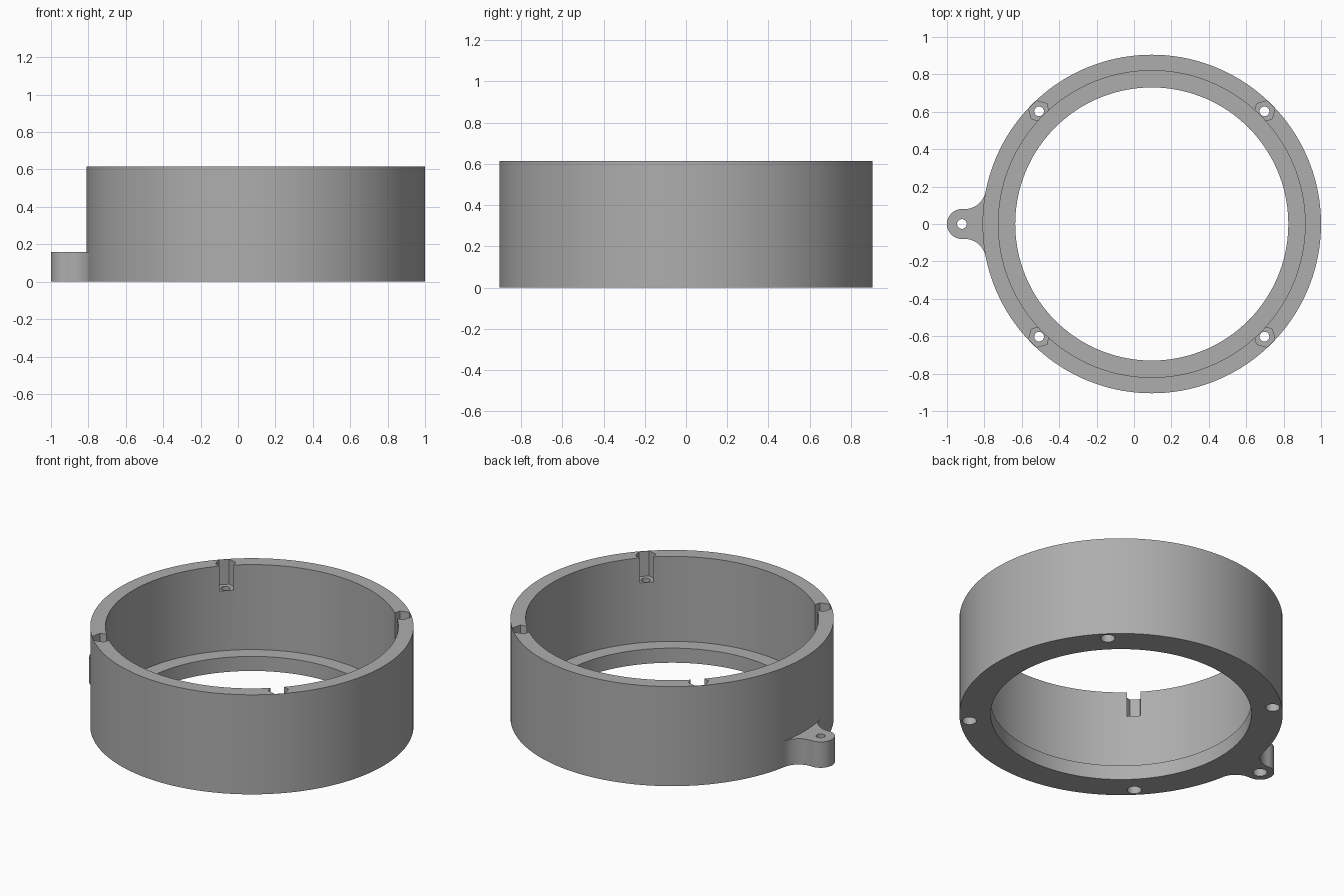
import bpy
import bmesh
from math import sin, cos, pi, tau, atan2, sqrt, radians
from mathutils import Vector

cube = bpy.data.objects.get("Cube")
if cube:
    bpy.data.objects.remove(cube)

# Main dimensions
CENTRE = Vector((0.095, 0.0))
OUTER, WALL, LIP = 0.905, 0.82, 0.73
HEIGHT, LEDGE = 0.615, 0.09
BOLT_CIRCLE = 0.852
LUG = Vector((-0.92, 0.0))
LUG_R, LUG_TOP, FILLET = 0.08, 0.16, 0.115

grey = bpy.data.materials.new("plain grey")
grey.use_nodes = True
COLOUR = (0.42, 0.42, 0.42, 1)
grey.diffuse_color = COLOUR
grey.node_tree.nodes["Principled BSDF"].inputs["Base Color"].default_value = COLOUR


def finish(name, bm):
    bmesh.ops.recalc_face_normals(bm, faces=bm.faces)
    mesh = bpy.data.meshes.new(name)
    bm.to_mesh(mesh)
    bm.free()
    mesh.materials.append(grey)
    obj = bpy.data.objects.new(name, mesh)
    bpy.context.collection.objects.link(obj)
    return obj


def prism(bm, outline, z0, z1):
    face = bm.faces.new([bm.verts.new((p.x, p.y, z0)) for p in outline])
    top = bmesh.ops.extrude_face_region(bm, geom=[face])["geom"]
    verts = [v for v in top if isinstance(v, bmesh.types.BMVert)]
    bmesh.ops.translate(bm, verts=verts, vec=(0, 0, z1 - z0))


def polar(centre, r, a):
    return centre + Vector((cos(a), sin(a))) * r


def circle(centre, r, n, start=0.0):
    return [polar(centre, r, start + tau * i / n) for i in range(n)]


def arc(centre, r, a0, a1, n):
    return [polar(centre, r, a0 + (a1 - a0) * i / n) for i in range(n + 1)]


def combine(target, tool, operation):
    mod = target.modifiers.new(operation.lower(), 'BOOLEAN')
    mod.operation, mod.object, mod.solver = operation, tool, 'EXACT'
    bpy.context.view_layer.objects.active = target
    bpy.ops.object.modifier_apply(modifier=mod.name)
    bpy.data.objects.remove(tool)


# Ring housing: lathed wall with an inner ledge at the base
bm = bmesh.new()
profile = [(LIP, 0), (OUTER, 0), (OUTER, HEIGHT), (WALL, HEIGHT), (WALL, LEDGE), (LIP, LEDGE)]
STEPS = 180
rings = [[bm.verts.new((*polar(CENTRE, r, tau * i / STEPS), z)) for r, z in profile]
         for i in range(STEPS)]
for a, b in zip(rings, rings[1:] + rings[:1]):
    for j in range(len(profile)):
        k = (j + 1) % len(profile)
        bm.faces.new((a[j], b[j], b[k], a[k]))
housing = finish("ring_housing", bm)

# Mounting lug: rounded end blended into the wall by tangent fillets
gap = CENTRE.x - LUG.x
r1, r2 = LUG_R + FILLET, OUTER + FILLET
along = (gap ** 2 + r1 ** 2 - r2 ** 2) / (2 * gap)
blend = LUG + Vector((along, sqrt(r1 ** 2 - along ** 2)))
to_lug, to_ring = LUG - blend, CENTRE - blend
a_lug, a_ring = atan2(to_lug.y, to_lug.x), atan2(to_ring.y, to_ring.x)
upper = arc(blend, FILLET, a_ring, a_lug, 16)
tip = arc(LUG, LUG_R, a_lug + pi, pi, 16)
half = [Vector((-0.76, upper[0].y))] + upper + tip[1:]
outline = half + [Vector((p.x, -p.y)) for p in reversed(half[:-1])]
bm = bmesh.new()
prism(bm, outline, 0, LUG_TOP)
combine(housing, finish("mounting_lug", bm), 'UNION')

# Bolt holes, wide screw-head recesses below and hexagonal nut pockets above
corners = [radians(45 + 90 * i) for i in range(4)]
bolts = [polar(CENTRE, BOLT_CIRCLE, a) for a in corners]
shafts, recesses, pockets = bmesh.new(), bmesh.new(), bmesh.new()
for p in bolts + [LUG]:
    prism(shafts, circle(p, 0.026, 32), -0.1, HEIGHT + 0.1)
    prism(recesses, circle(p, 0.04, 32), -0.1, 0.08)
for p, a in zip(bolts, corners):
    prism(pockets, circle(p, 0.058, 6, a + pi / 6), 0.46, HEIGHT + 0.1)
for name, cutter in (("shafts", shafts), ("recesses", recesses), ("pockets", pockets)):
    combine(housing, finish(name, cutter), 'DIFFERENCE')

# Smooth curved walls, sharp edges
bpy.ops.object.select_all(action='DESELECT')
housing.select_set(True)
bpy.context.view_layer.objects.active = housing
bpy.ops.object.shade_smooth_by_angle(angle=radians(30))
